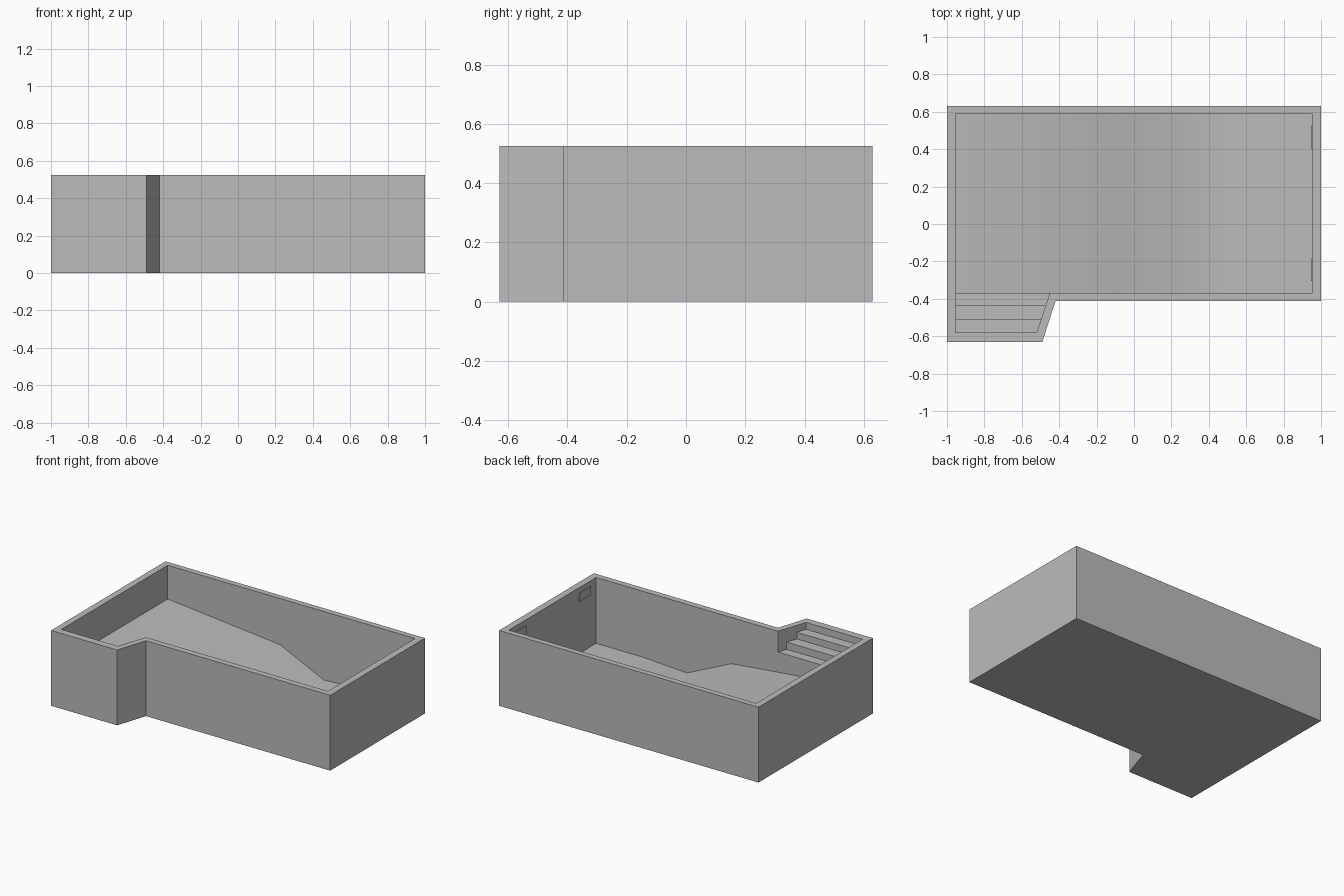
import bpy, bmesh, math
from mathutils import Vector

if "Cube" in bpy.data.objects:
    bpy.data.objects.remove(bpy.data.objects["Cube"])

HEIGHT = 0.525
LEFT, RIGHT, FRONT, BACK = -0.955, 0.952, -0.37, 0.59

grey = bpy.data.materials.new("concrete grey")
grey.use_nodes = True
colour = (0.5, 0.5, 0.5, 1)
grey.diffuse_color = colour
grey.node_tree.nodes["Principled BSDF"].inputs["Base Color"].default_value = colour


def prism(name, outline, offset):
    """Extrude a flat 3D outline along an offset into a closed solid."""
    bm = bmesh.new()
    base = bm.faces.new([bm.verts.new(p) for p in outline])
    top = bmesh.ops.extrude_face_region(bm, geom=[base], use_keep_orig=True)
    moved = [v for v in top["geom"] if isinstance(v, bmesh.types.BMVert)]
    bmesh.ops.translate(bm, vec=Vector(offset), verts=moved)
    bmesh.ops.recalc_face_normals(bm, faces=bm.faces)
    mesh = bpy.data.meshes.new(name)
    bm.to_mesh(mesh)
    bm.free()
    mesh.materials.append(grey)
    obj = bpy.data.objects.new(name, mesh)
    bpy.context.collection.objects.link(obj)
    return obj


def carve(target, cutter):
    """Subtract the cutter from the target, then discard it."""
    cutter.hide_render = True
    mod = target.modifiers.new("carve", 'BOOLEAN')
    mod.operation, mod.solver, mod.object = 'DIFFERENCE', 'EXACT', cutter
    bpy.context.view_layer.objects.active = target
    bpy.ops.object.modifier_apply(modifier=mod.name)
    bpy.data.objects.remove(cutter)


# Outer block with the step bay at the front
plan = [(-1, -0.63), (-0.49, -0.63), (-0.42, -0.413), (1, -0.413), (1, 0.63), (-1, 0.63)]
shell = prism("pool_shell", [(x, y, 0) for x, y in plan], (0, 0, HEIGHT))

# Basin with a shallow end that slopes to the deep end
profile = [(LEFT, 0.29), (-0.09, 0.203), (0.25, 0.047), (0.6, 0.066), (RIGHT, 0.066),
           (RIGHT, 0.7), (LEFT, 0.7)]
carve(shell, prism("basin_cutter", [(x, FRONT, z) for x, z in profile], (0, BACK - FRONT, 0)))


# Steps in the bay, whose inner side is slanted
def bay_side(y):
    return -0.45 + (y - FRONT) / 3


for y, z in [(-0.435, 0.38), (-0.51, 0.43), (-0.58, 0.477)]:
    inside = FRONT + 0.07
    tread = [(LEFT, y, z), (bay_side(y), y, z),
             (bay_side(inside), inside, z), (LEFT, inside, z)]
    carve(shell, prism("step_cutter", tread, (0, 0, 0.3)))

# Soft slopes on the floor, sharp edges elsewhere
bpy.ops.object.select_all(action='DESELECT')
shell.select_set(True)
bpy.context.view_layer.objects.active = shell
bpy.ops.object.shade_smooth_by_angle(angle=math.radians(30))

# Skimmer plates on the deep end wall
for name, y in [("back_skimmer", 0.465), ("front_skimmer", -0.245)]:
    plate = [(RIGHT, y + a, b) for a, b in
             [(-0.061, 0.43), (0.061, 0.43), (0.061, 0.487), (-0.061, 0.487)]]
    prism(name, plate, (-0.006, 0, 0))
